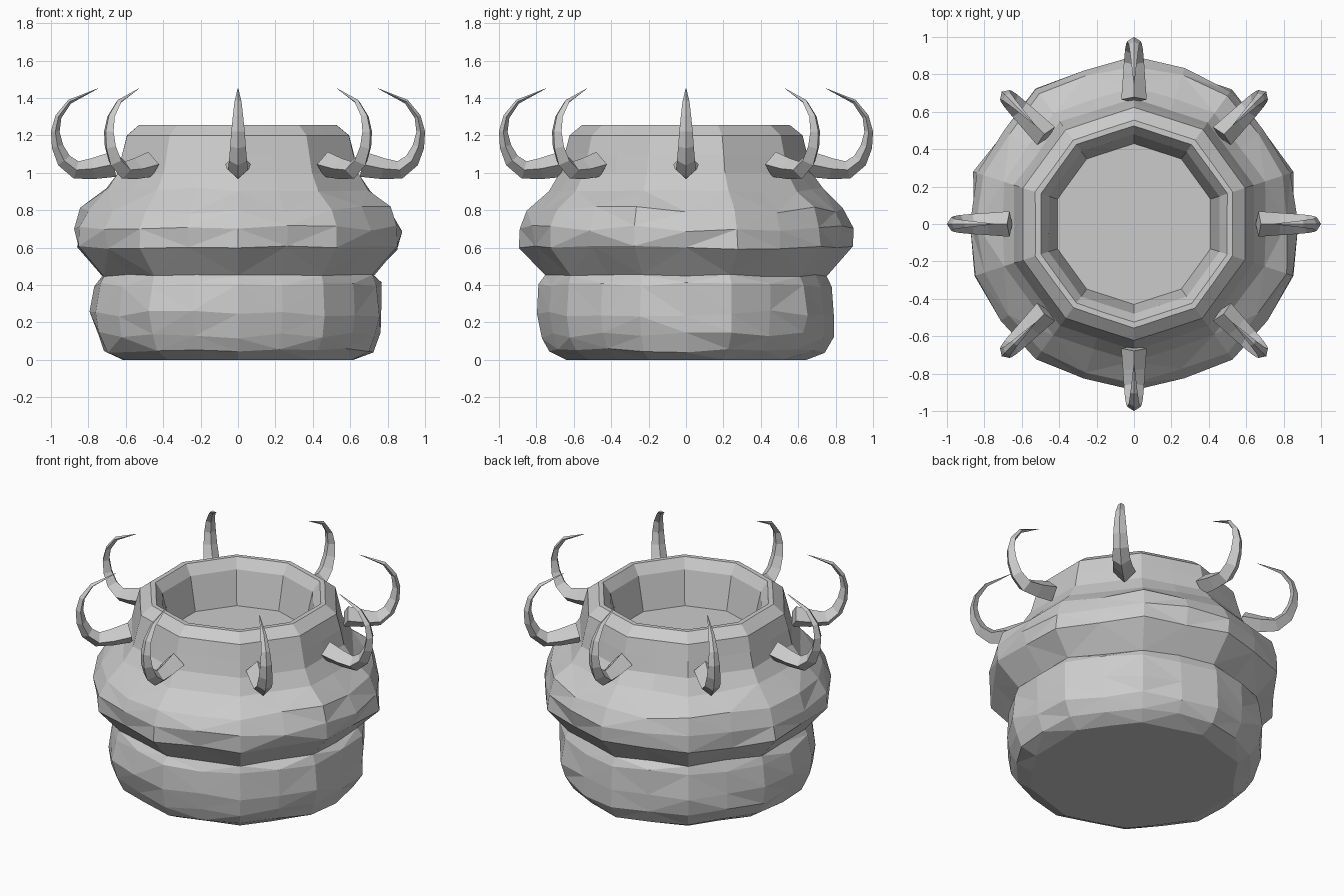
import bpy, bmesh, random
from math import sin, cos, pi, tau
from mathutils import Vector

if "Cube" in bpy.data.objects:
    bpy.data.objects.remove(bpy.data.objects["Cube"])

random.seed(7)


def new_object(name, bm):
    bmesh.ops.recalc_face_normals(bm, faces=bm.faces[:])
    mesh = bpy.data.meshes.new(name)
    bm.to_mesh(mesh)
    bm.free()
    obj = bpy.data.objects.new(name, mesh)
    bpy.context.collection.objects.link(obj)
    return obj


def skin(bm, rings):
    n = len(rings[0])
    for a, b in zip(rings, rings[1:]):
        for i in range(n):
            j = (i + 1) % n
            bm.faces.new((a[i], a[j], b[j], b[i]))
    bm.faces.new(rings[0])
    bm.faces.new(rings[-1])


# Pot body: ten-sided profile (radius, height, roughness), each side split in two
profile = [
    (0.65, 0.00, 0.010), (0.735, 0.05, 0.014), (0.785, 0.13, 0.020),
    (0.805, 0.25, 0.020), (0.785, 0.40, 0.013), (0.76, 0.45, 0.008),
    (0.90, 0.60, 0.010), (0.895, 0.70, 0.020), (0.855, 0.80, 0.020),
    (0.74, 0.91, 0.012), (0.675, 1.00, 0.005), (0.65, 1.10, 0.003),
    (0.625, 1.20, 0.003), (0.555, 1.255, 0.003), (0.525, 1.255, 0.003),
    (0.48, 1.19, 0.002), (0.43, 0.97, 0.000),
]
SIDES = 10
bm = bmesh.new()
rings = []
for r, z, rough in profile:
    ring = []
    for i in range(SIDES * 2):
        a = pi / 2 + tau * i / (SIDES * 2)
        flat = cos(pi / SIDES) if i % 2 else 1.0
        if rough > 0.012:
            flat = (flat + 1) / 2
        rr = r * flat + random.uniform(-rough, rough * 0.5)
        dz = random.uniform(-rough, rough) if 0 < z < 0.95 else 0
        ring.append(bm.verts.new((rr * cos(a), rr * sin(a), z + dz)))
    rings.append(ring)
skin(bm, rings)
rough_faces = [f for f in bm.faces if len(f.verts) == 4 and f.calc_center_median().z < 0.93]
bmesh.ops.triangulate(bm, faces=rough_faces)
new_object("pot_body", bm)

# Curved horns: diamond section swept along a hook (radius, height, thickness, half width)
path = [
    (0.665, 1.045, 0.068, 0.068), (0.775, 1.022, 0.056, 0.060),
    (0.865, 1.015, 0.048, 0.054), (0.93, 1.065, 0.040, 0.048),
    (0.965, 1.14, 0.031, 0.042), (0.977, 1.22, 0.023, 0.036),
    (0.96, 1.30, 0.017, 0.028), (0.90, 1.38, 0.012, 0.019),
    (0.75, 1.45, 0.001, 0.002),
]
for k in range(8):
    a = tau * k / 8
    out, side, up = Vector((cos(a), sin(a), 0)), Vector((-sin(a), cos(a), 0)), Vector((0, 0, 1))
    bm = bmesh.new()
    rings = []
    for i, (r, z, t, w) in enumerate(path):
        p, q = path[max(i - 1, 0)], path[min(i + 1, len(path) - 1)]
        tangent = (out * (q[0] - p[0]) + up * (q[1] - p[1])).normalized()
        normal = side.cross(tangent)
        c = out * r + up * z
        rings.append([bm.verts.new(c + d) for d in (normal * t, side * w, -normal * t, -side * w)])
    skin(bm, rings)
    new_object(f"horn_{k + 1}", bm)
